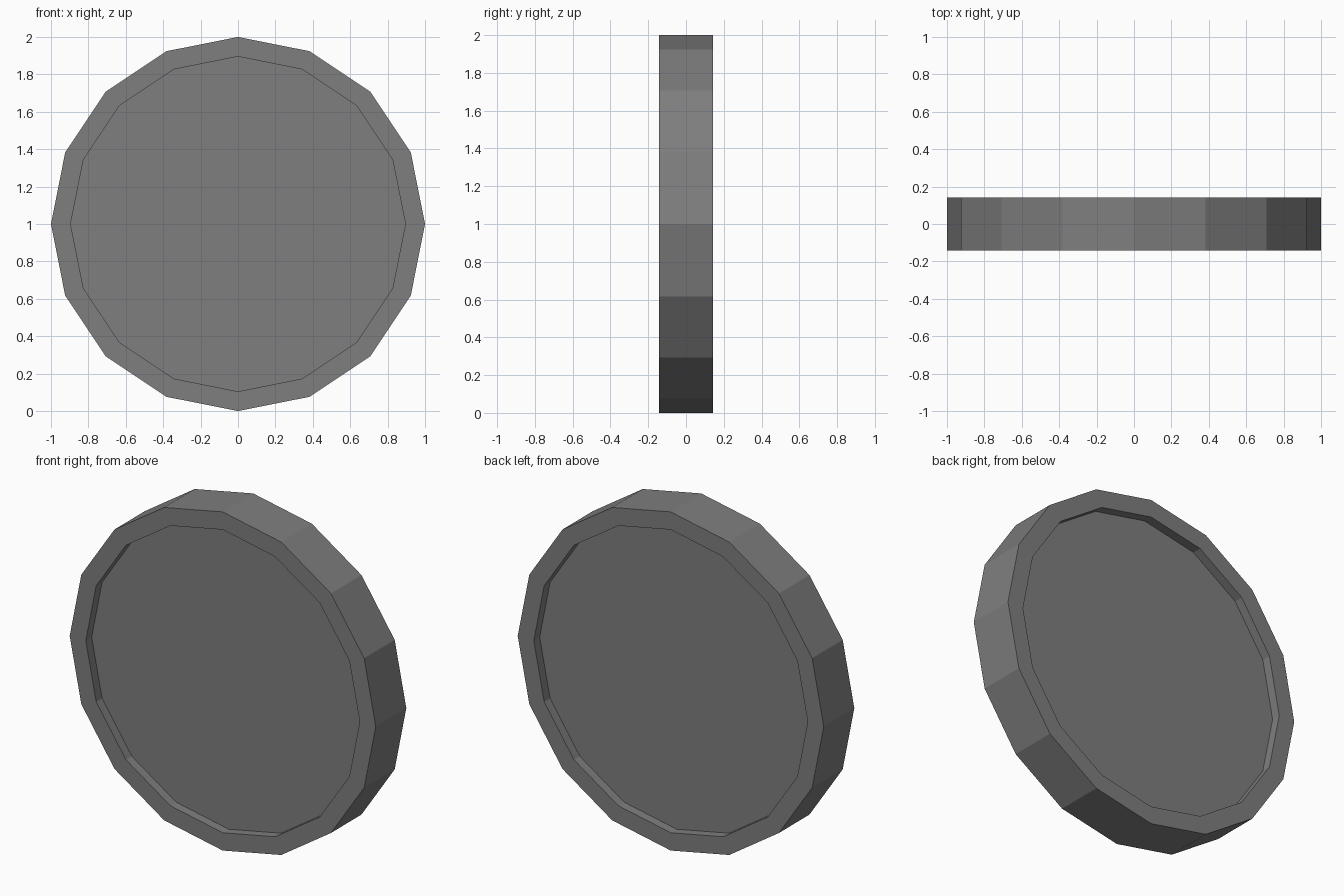
import bpy, bmesh
from math import pi, cos
from mathutils import Matrix

if "Cube" in bpy.data.objects:
    bpy.data.objects.remove(bpy.data.objects["Cube"])

SIDES, R_OUT, R_IN = 16, 1.0, 0.895
WIDTH, RECESS = 0.285, 0.055

bm = bmesh.new()
# Sixteen-sided disc standing upright, axis along y
bmesh.ops.create_cone(bm, cap_ends=True, segments=SIDES, radius1=R_OUT, radius2=R_OUT,
                      depth=WIDTH, matrix=Matrix.Rotation(pi / 2, 4, 'X'))
bm.normal_update()

# Raised rim and sunken panel on both faces
caps = [f for f in bm.faces if len(f.verts) == SIDES]
bmesh.ops.inset_individual(bm, faces=caps, thickness=(R_OUT - R_IN) * cos(pi / SIDES),
                           use_even_offset=True)
for cap in caps:
    normal = cap.normal.copy()
    panel = bmesh.ops.extrude_discrete_faces(bm, faces=[cap])["faces"][0]
    bmesh.ops.translate(bm, verts=panel.verts, vec=-normal * RECESS)
bmesh.ops.recalc_face_normals(bm, faces=bm.faces)

mesh = bpy.data.meshes.new("rimmed_disc")
bm.to_mesh(mesh)
bm.free()

# Dark grey finish
dark = bpy.data.materials.new("dark_grey")
dark.diffuse_color = (0.21, 0.21, 0.21, 1)
dark.use_nodes = True
dark.node_tree.nodes["Principled BSDF"].inputs["Base Color"].default_value = dark.diffuse_color
mesh.materials.append(dark)

disc = bpy.data.objects.new("rimmed_disc", mesh)
disc.location.z = R_OUT
bpy.context.collection.objects.link(disc)
